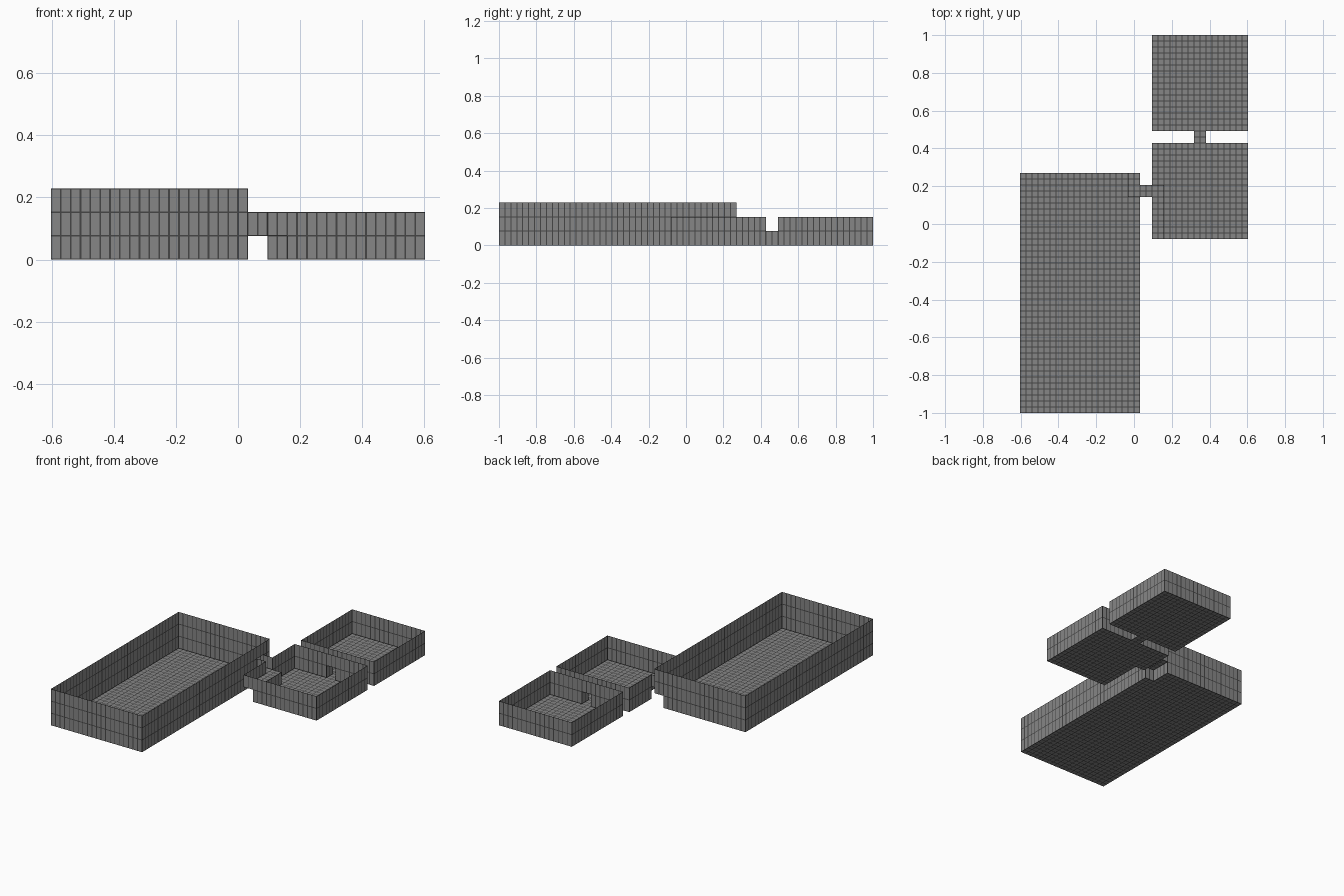
import bpy, bmesh
from mathutils import Vector

if "Cube" in bpy.data.objects:
    bpy.data.objects.remove(bpy.data.objects["Cube"])

T = 2 / 63          # tile width
H = 0.0762          # height of one wall course
COLS, ROWS = 38, 63
BORDER = 0.0027     # dark joint along each tile edge


def block(c0, c1, r0, r1, z0, z1):
    """Open cells (column, row, level) of a rectangular space."""
    return {(c, r, z) for c in range(c0, c1) for r in range(r0, r1) for z in range(z0, z1)}


# Open space of each part; rooms lose the cells under their raised landing
spaces = {
    "large_room": block(0, 20, 0, 40, 0, 3) - block(18, 20, 36, 40, 0, 1),
    "middle_room": block(22, 38, 29, 45, 0, 2) - block(22, 24, 29, 38, 0, 1),
    "back_room": block(22, 38, 47, 63, 0, 2),
    "upper_passage": block(20, 22, 36, 38, 1, 2),
    "lower_passage": block(29, 31, 45, 47, 0, 1),
}
open_cells = set().union(*spaces.values())

# Tile corners per direction, wound to face into the open cell
FLOOR = ((0, 0, 0), (1, 0, 0), (1, 1, 0), (0, 1, 0))
WALLS = {
    (-1, 0): ((0, 0, 0), (0, 1, 0), (0, 1, 1), (0, 0, 1)),
    (1, 0): ((1, 1, 0), (1, 0, 0), (1, 0, 1), (1, 1, 1)),
    (0, -1): ((1, 0, 0), (0, 0, 0), (0, 0, 1), (1, 0, 1)),
    (0, 1): ((0, 1, 0), (1, 1, 0), (1, 1, 1), (0, 1, 1)),
}


def grey(name, value):
    mat = bpy.data.materials.new(name)
    mat.diffuse_color = (value, value, value, 1)
    mat.use_nodes = True
    mat.node_tree.nodes["Principled BSDF"].inputs["Base Color"].default_value = mat.diffuse_color
    return mat


stone, joint = grey("stone", 0.24), grey("joint", 0.06)


def add_tile(bm, cell, corners):
    """One flat tile: grey centre framed by a dark joint."""
    c, r, z = cell
    outer = [Vector(((c + x - COLS / 2) * T, (r + y - ROWS / 2) * T, (z + h) * H))
             for x, y, h in corners]
    inner = []
    for i, p in enumerate(outer):
        along = (outer[(i + 1) % 4] - p).normalized() + (outer[i - 1] - p).normalized()
        inner.append(p + along * BORDER)
    out_v = [bm.verts.new(p) for p in outer]
    in_v = [bm.verts.new(p) for p in inner]
    bm.faces.new(in_v)
    for i in range(4):
        j = (i + 1) % 4
        bm.faces.new((out_v[i], out_v[j], in_v[j], in_v[i])).material_index = 1


def finish(bm, name):
    bmesh.ops.remove_doubles(bm, verts=bm.verts, dist=1e-5)
    mesh = bpy.data.meshes.new(name)
    bm.to_mesh(mesh)
    bm.free()
    mesh.materials.append(stone)
    mesh.materials.append(joint)
    bpy.context.collection.objects.link(bpy.data.objects.new(name, mesh))


# Lay floor tiles and wall tiles wherever open space meets solid
for name, cells in spaces.items():
    floor, walls = bmesh.new(), bmesh.new()
    for cell in sorted(cells):
        c, r, z = cell
        if (c, r, z - 1) not in open_cells:
            add_tile(floor, cell, FLOOR)
        for (dc, dr), corners in WALLS.items():
            if (c + dc, r + dr, z) not in open_cells:
                add_tile(walls, cell, corners)
    finish(floor, name + "_floor")
    finish(walls, name + "_walls")
